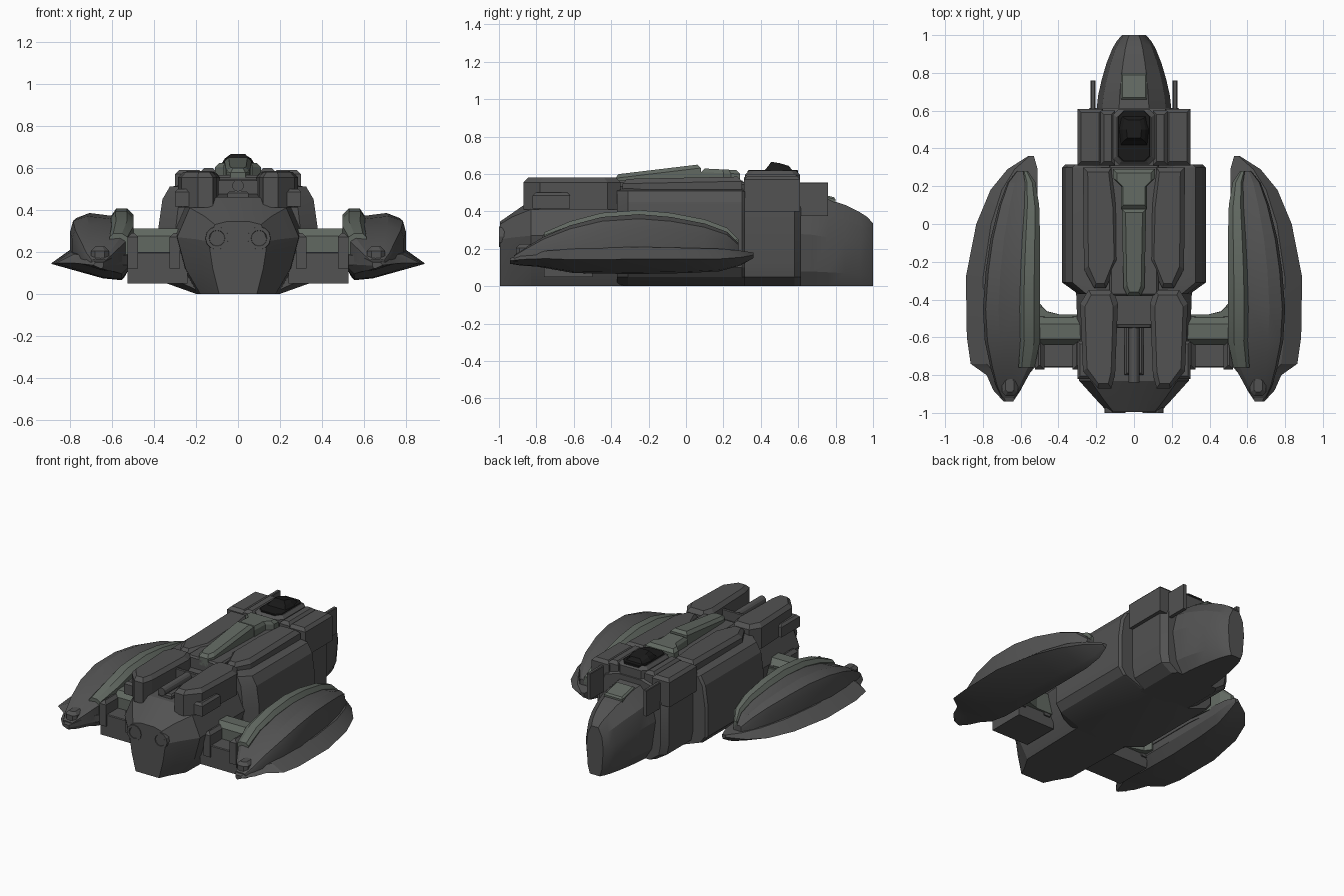
import bpy, bmesh, math

if "Cube" in bpy.data.objects:
    bpy.data.objects.remove(bpy.data.objects["Cube"])


def material(name, rgb):
    m = bpy.data.materials.new(name)
    m.diffuse_color = (*rgb, 1)
    m.use_nodes = True
    m.node_tree.nodes["Principled BSDF"].inputs["Base Color"].default_value = m.diffuse_color
    return m


GREY = material("dark_grey", (.085, .085, .085))
GREEN = material("grey_green", (.12, .14, .12))
BLACK = material("black", (.01, .01, .01))


def loft(name, rings, mat=GREY, mirror=False, caps=True, smooth=False):
    """Skin closed rings of equal length, optionally mirrored across x."""
    bm = bmesh.new()
    vs = [[bm.verts.new(p) for p in r] for r in rings]
    n = len(rings[0])
    for a, b in zip(vs, vs[1:]):
        for i in range(n):
            j = (i + 1) % n
            bm.faces.new((a[i], a[j], b[j], b[i]))
    if caps:
        bm.faces.new(vs[0])
        bm.faces.new(vs[-1])
    bmesh.ops.recalc_face_normals(bm, faces=bm.faces)
    me = bpy.data.meshes.new(name)
    bm.to_mesh(me)
    bm.free()
    ob = bpy.data.objects.new(name, me)
    bpy.context.collection.objects.link(ob)
    me.materials.append(mat)
    if mirror:
        md = ob.modifiers.new("mirror", 'MIRROR')
        md.use_mirror_merge = False
        md.use_clip = False
    if smooth:
        bpy.ops.object.select_all(action='DESELECT')
        ob.select_set(True)
        bpy.context.view_layer.objects.active = ob
        bpy.ops.object.shade_smooth_by_angle(angle=math.radians(20))
    return ob


def hull(name, sections):
    """Loft symmetric cross-sections: each is y and a half profile from bottom to top."""
    rings = []
    for y, half in sections:
        full = half + [(-x, z) for x, z in reversed(half)]
        rings.append([(x, y, z) for x, z in full])
    return loft(name, rings, smooth=True)


def scaled(half, w, h):
    return [(x * w, z * h) for x, z in half]


def prism(name, outline, z0, z1, inset=.02, mat=GREY, mirror=False, slope=0, y0=0):
    """Upright slab with chamfered top edge; slope tilts the top along y."""
    cx = (min(p[0] for p in outline) + max(p[0] for p in outline)) / 2
    cy = (min(p[1] for p in outline) + max(p[1] for p in outline)) / 2
    hx = max(p[0] for p in outline) - cx
    hy = max(p[1] for p in outline) - cy
    kx, ky = 1 - inset / hx, 1 - inset / hy
    top = [(cx + (x - cx) * kx, cy + (y - cy) * ky) for x, y in outline]
    t = lambda y: z1 + slope * (y - y0)
    return loft(name, [[(x, y, z0) for x, y in outline],
                       [(x, y, t(y) - inset) for x, y in outline],
                       [(x, y, t(y)) for x, y in top]], mat, mirror)


def rect(x0, x1, y0, y1):
    return [(x0, y0), (x1, y0), (x1, y1), (x0, y1)]


def octagon(x0, x1, y0, y1, c):
    return [(x0 + c, y0), (x1 - c, y0), (x1, y0 + c), (x1, y1 - c),
            (x1 - c, y1), (x0 + c, y1), (x0, y1 - c), (x0, y0 + c)]


# Middle hull
mid = [(.20, 0), (.34, .05), (.38, .10), (.38, .31), (.36, .45), (.325, .51), (.10, .54)]
hull("middle_hull", [(-.37, scaled(mid, .78, 1)), (-.31, mid), (.30, mid), (.315, scaled(mid, .96, .99))])

# Rear hull tapering to the engine end
rear = [(.18, 0), (.25, .12), (.29, .27), (.23, .41), (.10, .46)]
hull("rear_hull", [(-.995, [(.09, 0), (.12, .12), (.14, .25), (.11, .33), (.05, .345)]),
                   (-.93, [(.12, 0), (.17, .12), (.20, .26), (.16, .37), (.07, .39)]),
                   (-.83, rear), (-.33, scaled(rear, 1.06, 1.06))])

# Cockpit hull and nose
fore = [(.18, 0), (.26, .05), (.275, .12), (.275, .42), (.22, .52), (.10, .55)]
hull("cockpit_hull", [(.28, fore), (.58, fore), (.615, scaled(fore, .85, .97))])
nose = [(.12, 0), (.17, .08), (.20, .28), (.17, .41), (.08, .50)]
hull("nose", [(y, scaled(nose, w, h)) for y, w, h in
              [(.59, 1, 1.0), (.68, .95, .98), (.76, .86, .93), (.85, .73, .87),
               (.93, .57, .79), (.97, .45, .74), (1.0, .32, .67)]])
prism("nose_panel", rect(-.07, .07, .66, .80), .38, .505, .01, GREEN, slope=-.22, y0=.66)

# Shoulder boxes and side fins beside the cockpit
prism("shoulder_box", rect(.165, .30, .31, .61), .40, .59, .02, mirror=True)
prism("shoulder_inner", rect(.10, .18, .31, .60), .45, .60, .02, mirror=True)
prism("side_fin", rect(.205, .23, .59, .76), .375, .555, .004, mirror=True)

# Cockpit frame, canopy and seat cover
prism("cockpit_frame", octagon(-.11, .11, .315, .61, .03), .48, .615, .02)
prism("cockpit_glass", octagon(-.085, .085, .33, .60, .03), .55, .62, .003, BLACK)
loft("canopy", [[(-.075, .41, .61), (.075, .41, .61), (.085, .50, .61), (.07, .58, .61), (-.07, .58, .61), (-.085, .50, .61)],
                [(-.055, .44, .642), (.055, .44, .642), (.062, .50, .645), (.05, .56, .63), (-.05, .56, .63), (-.062, .50, .645)],
                [(-.035, .455, .665), (.035, .455, .665), (.04, .50, .658), (.03, .55, .643), (-.03, .55, .643), (-.04, .50, .658)]], BLACK)

# Raised panels along the middle hull
prism("top_panel", [(.12, .30), (.27, .30), (.265, -.24), (.21, -.34), (.15, -.34), (.08, -.20), (.09, .10)],
      .48, .58, .025, mirror=True, slope=.02)
prism("top_deck", rect(-.13, .13, -.38, .31), .48, .565, .01)

# Green spine
prism("spine_front", [(-.07, .08), (.07, .08), (.07, .20), (.11, .24), (.11, .29), (-.11, .29), (-.11, .24), (-.07, .20)],
      .52, .63, .02, GREEN, slope=-.05, y0=.08)
prism("spine_ridge", [(-.035, -.38), (.035, -.38), (.055, -.34), (.065, .08), (-.065, .08), (-.055, -.34)],
      .52, .652, .02, GREEN, slope=.12, y0=.08)

# Rear top pods with a pipe in the gap between them
prism("rear_pod", [(.12, -.87), (.19, -.87), (.27, -.78), (.285, -.42), (.24, -.35), (.11, -.35), (.085, -.42), (.10, -.80)],
      .41, .58, .025, mirror=True)
prism("pod_side", rect(.22, .30, -.82, -.62), .415, .50, .015, mirror=True)
prism("gap_floor", rect(-.09, .09, -.53, -.37), .43, .47, .005, BLACK)
prism("gap_bulkhead", rect(-.09, .09, -.55, -.53), .43, .545, .005)


def circle(x, y, z, r, n=12):
    return [(x + r * math.cos(2 * math.pi * i / n), y, z + r * math.sin(2 * math.pi * i / n)) for i in range(n)]


loft("top_pipe", [circle(0, y, .515, .028) for y in (-.84, -.53)])
prism("pipe_support", rect(-.05, .05, -.80, -.53), .42, .49, .01)

# Engine exhaust rings
loft("exhaust", [circle(.10, y, .265, r) for y, r in
                 [(-.90, .058), (-1.0, .055), (-1.0, .038), (-.975, .032)]], mirror=True)

# Struts carrying the side pods
prism("strut_base", rect(.24, .525, -.76, -.50), .05, .20, .005, mirror=True)
bar = [(-.64, .20), (-.64, .275), (-.61, .31), (-.53, .31), (-.495, .275), (-.495, .20)]
loft("strut_bar", [[(x, y, z) for y, z in bar] for x in (.24, .54)], GREEN, True)
prism("strut_brace", [(.26, -.52), (.54, -.52), (.54, -.42), (.50, -.42), (.47, -.46), (.39, -.485), (.26, -.485)],
      .14, .27, .02, GREEN, mirror=True)
for x in (.275, .475):
    prism("strut_collar", rect(x, x + .05, -.77, -.49), .12, .29, .02, mirror=True)


def side_loft(name, profile, stations, mat=GREY):
    """Loft a unit cross-section through stations of y, x range and z range."""
    loft(name, [[(a + (b - a) * u, y, c + (d - c) * v) for u, v in profile]
                for y, a, b, c, d in stations], mat, True, smooth=True)


# Side pod lower hull with a sharp outer edge
side_loft("side_pod_keel", [(0, .45), (.12, 0), (.35, .06), (1, .55), (.76, 1), (0, 1)],
          [(.36, .53, .56, .15, .18), (.29, .51, .67, .11, .19), (.18, .51, .76, .08, .20),
           (0, .51, .835, .07, .205), (-.28, .51, .89, .065, .21), (-.60, .51, .885, .07, .20),
           (-.74, .51, .865, .095, .19), (-.80, .56, .78, .105, .18), (-.88, .60, .745, .11, .17),
           (-.94, .64, .69, .12, .15)])

# Side pod upper shell and green inner strip
shell = [(.28, .57, .62, .16, .23), (.22, .53, .67, .16, .29), (.10, .51, .715, .17, .335),
         (-.08, .505, .76, .18, .37), (-.25, .505, .785, .18, .385), (-.45, .505, .80, .18, .37),
         (-.62, .505, .79, .17, .325), (-.76, .535, .76, .16, .265), (-.86, .59, .73, .14, .205),
         (-.92, .63, .70, .13, .165)]
side_loft("side_pod_shell", [(0, 0), (0, .85), (.12, 1), (.38, .94), (.72, 1), (.95, .88), (1, .6), (1, 0)], shell)
side_loft("side_pod_strip", [(0, 0), (0, .85), (.3, 1), (.8, 1), (1, .85), (1, 0)],
          [(y, a - .008, a + (b - a) * .34, c + .02, d + .022) for y, a, b, c, d in shell[:-2]], GREEN)

# Small nozzle at the end of each side pod
prism("side_pod_nozzle", octagon(.615, .70, -.91, -.80, .02), .13, .225, .02, mirror=True)
